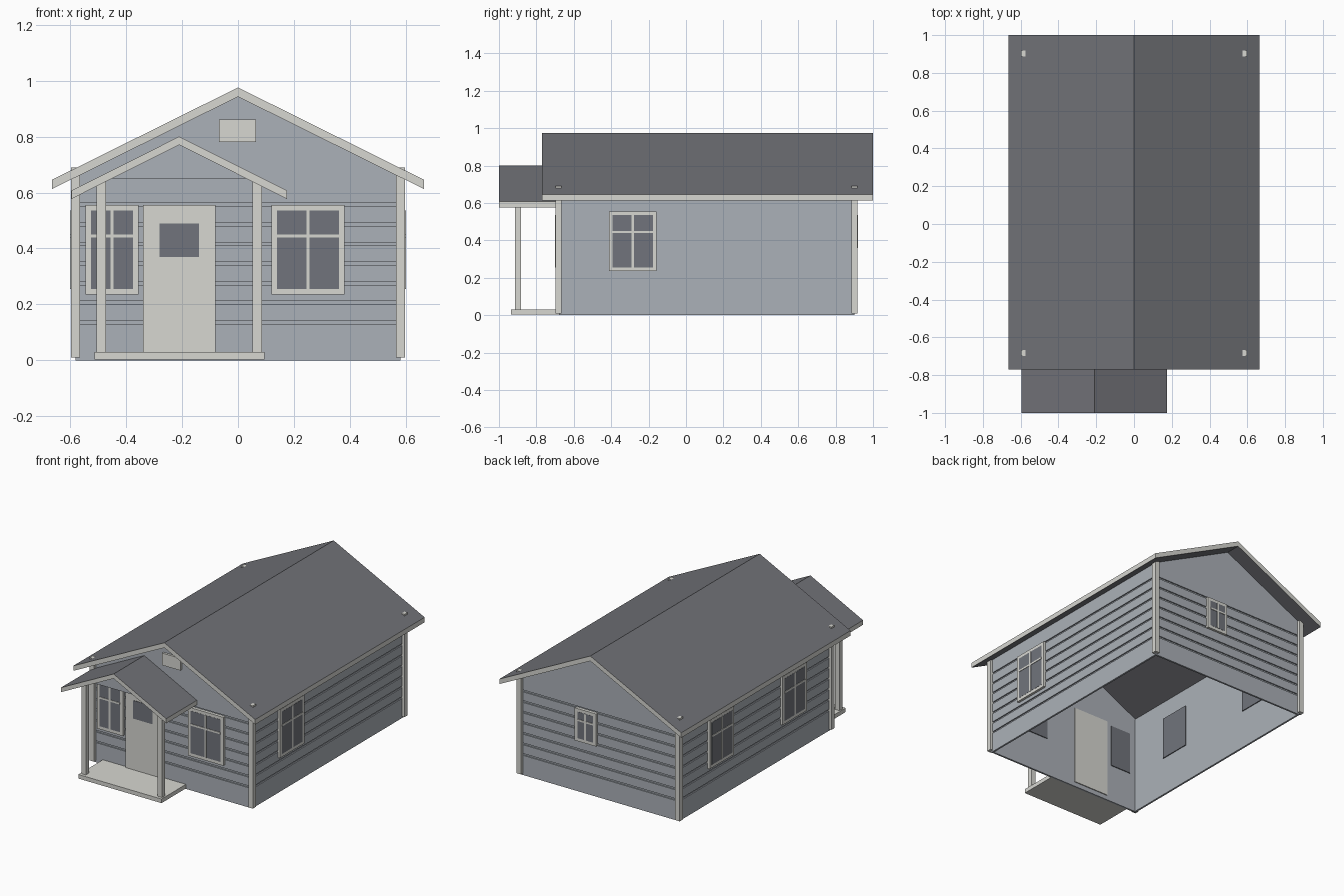
import bpy, bmesh
from math import radians
from mathutils import Matrix, Vector

cube = bpy.data.objects.get("Cube")
if cube:
    bpy.data.objects.remove(cube, do_unlink=True)


def material(name, r, g, b):
    m = bpy.data.materials.new(name)
    m.use_nodes = True
    m.diffuse_color = (r, g, b, 1)
    m.node_tree.nodes["Principled BSDF"].inputs["Base Color"].default_value = (r, g, b, 1)
    return m


SIDING = material("blue grey siding", 0.41, 0.44, 0.48)
TRIM = material("off white trim", 0.68, 0.68, 0.64)
ROOF = material("dark grey shingle", 0.165, 0.168, 0.185)
GLASS = material("dark glass", 0.165, 0.175, 0.20)

WX, Y0, Y1 = 0.58, -0.68, 0.90      # wall planes
EAVE = 0.62
SLOPE = 0.496


def finish(name, bm, mats, recalc=True):
    if recalc:
        bmesh.ops.recalc_face_normals(bm, faces=bm.faces)
    mesh = bpy.data.meshes.new(name)
    bm.to_mesh(mesh)
    bm.free()
    for m in mats:
        mesh.materials.append(m)
    ob = bpy.data.objects.new(name, mesh)
    bpy.context.collection.objects.link(ob)
    return ob


def add_box(bm, lo, hi, mat=0):
    lo, hi = Vector(lo), Vector(hi)
    place = Matrix.Translation((lo + hi) / 2) @ Matrix.Diagonal((*(hi - lo), 1))
    verts = bmesh.ops.create_cube(bm, size=1, matrix=place)["verts"]
    for f in {f for v in verts for f in v.link_faces}:
        f.material_index = mat


def box(name, lo, hi, mat):
    bm = bmesh.new()
    add_box(bm, lo, hi)
    return finish(name, bm, [mat])


def prism(name, outline, y0, y1, mats):
    """Extrude an x-z outline along y."""
    bm = bmesh.new()
    face = bm.faces.new([bm.verts.new((x, y0, z)) for x, z in outline])
    new = bmesh.ops.extrude_face_region(bm, geom=[face])["geom"]
    bmesh.ops.translate(bm, vec=(0, y1 - y0, 0),
                        verts=[v for v in new if isinstance(v, bmesh.types.BMVert)])
    return finish(name, bm, mats)


def gable_roof(name, cx, half, peak, drop, thick, y0, y1):
    """Folded slab: shingle on the slopes, trim on all vertical edges."""
    outline = [(cx - half, peak - drop), (cx, peak), (cx + half, peak - drop),
               (cx + half, peak - drop - thick), (cx, peak - thick),
               (cx - half, peak - drop - thick)]
    ob = prism(name, outline, y0, y1, [ROOF, TRIM])
    for p in ob.data.polygons:
        p.material_index = 1 if abs(p.normal.z) < 0.1 else 0


# Walls: stacked rectangular rings, stepped inward at each siding groove
rings = [(0, 0.012), (0, 0)]
for i in range(7):
    z = 0.13 + 0.07 * i
    rings += [(z, 0), (z, 0.008), (z + 0.012, 0.008), (z + 0.012, 0)]
rings += [(EAVE, 0), (EAVE, 0.012)]
bm = bmesh.new()
loops = []
for z, inset in rings:
    x, a, b = WX - inset, Y0 + inset, Y1 - inset
    loops.append([bm.verts.new(c) for c in ((-x, a, z), (x, a, z), (x, b, z), (-x, b, z))])
for low, high in zip(loops, loops[1:] + loops[:1]):
    for k in range(4):
        n = (k + 1) % 4
        bm.faces.new((low[k], low[n], high[n], high[k]))
finish("walls", bm, [SIDING])

# Gable ends above the walls
gable = [(-WX, EAVE), (WX, EAVE), (WX, 0.95 - WX * SLOPE), (0, 0.95), (-WX, 0.95 - WX * SLOPE)]
prism("front_gable", gable, Y0, Y0 + 0.012, [SIDING])
prism("back_gable", gable, Y1 - 0.012, Y1, [SIDING])
for s, side in ((-1, "right"), (1, "left")):
    box(side + "_wall_top", (min(s * WX, s * (WX - 0.012)), Y0, EAVE),
        (max(s * WX, s * (WX - 0.012)), Y1, 0.655), SIDING)

# Roofs
gable_roof("main_roof", 0, 0.665, 0.975, 0.33, 0.033, -0.77, 1.0)
gable_roof("porch_roof", -0.21, 0.385, 0.80, 0.193, 0.03, -1.0, -0.68)
prism("porch_gable", [(-0.47, 0.65), (0.05, 0.65), (-0.21, 0.775)], -0.91, -0.89, [SIDING])

# Corner boards: an L of two planks, the side plank reaching up through the roof
for s in (-1, 1):
    for y, d in ((Y0, -1), (Y1, 1)):
        bm = bmesh.new()
        ys = sorted((y + d * 0.018, y - d * 0.014))
        xs = sorted((s * 0.574, s * 0.597))
        add_box(bm, (xs[0], ys[0], 0.01), (xs[1], ys[1], 0.69))
        ys = sorted((y + d * 0.018, y - d * 0.004))
        xs = sorted((s * 0.564, s * 0.58))
        add_box(bm, (xs[0], ys[0], 0.01), (xs[1], ys[1], 0.66))
        finish("corner_board", bm, [TRIM])


def window(name, x, y, turn, width, z0, z1):
    """Framed window facing -y, turned about z to suit its wall."""
    bm = bmesh.new()
    h, t, b = width / 2, 0.02, 0.006
    add_box(bm, (-h + t, -0.017, z0 + t), (h - t, 0.018, z1 - t), 1)
    for a, c in ((-h, -h + t), (h - t, h)):
        add_box(bm, (a, -0.016, z0), (c, 0.004, z1))
    for a, c in ((z0, z0 + t), (z1 - t, z1)):
        add_box(bm, (-h, -0.016, a), (h, 0.004, c))
    rail = z0 + (z1 - z0) * 0.655
    add_box(bm, (-b, -0.02, z0 + t), (b, 0, z1 - t))
    add_box(bm, (-h + t, -0.02, rail - b), (h - t, 0, rail + b))
    bm.transform(Matrix.Translation((x, y, 0)) @ Matrix.Rotation(radians(turn), 4, "Z"))
    finish(name, bm, [TRIM, GLASS])


LOW, TOP = 0.235, 0.555
window("front_left_window", 0.25, Y0, 0, 0.26, LOW, TOP)
window("front_right_window", -0.45, Y0, 0, 0.19, LOW, TOP)
window("left_window", WX, -0.285, 90, 0.255, LOW, TOP)
window("right_front_window", -WX, -0.285, -90, 0.255, LOW, TOP)
window("right_back_window", -WX, 0.475, -90, 0.255, LOW, TOP)
window("back_window", 0.095, Y1, 180, 0.155, 0.34, TOP)

# Door with its glass pane, and the gable vent
box("door", (-0.34, Y0 - 0.012, 0.03), (-0.08, Y0 + 0.018, 0.555), TRIM)
box("door_glass", (-0.28, Y0 - 0.015, 0.37), (-0.14, Y0 - 0.008, 0.49), GLASS)
box("gable_vent", (-0.068, Y0 - 0.015, 0.78), (0.065, Y0, 0.86), TRIM)

# Porch floor and posts
box("porch_floor", (-0.513, -0.935, 0.003), (0.095, Y0, 0.03), TRIM)
for x in (-0.505, 0.052):
    box("porch_post", (x, -0.915, 0.03), (x + 0.033, -0.882, 0.645), TRIM)
